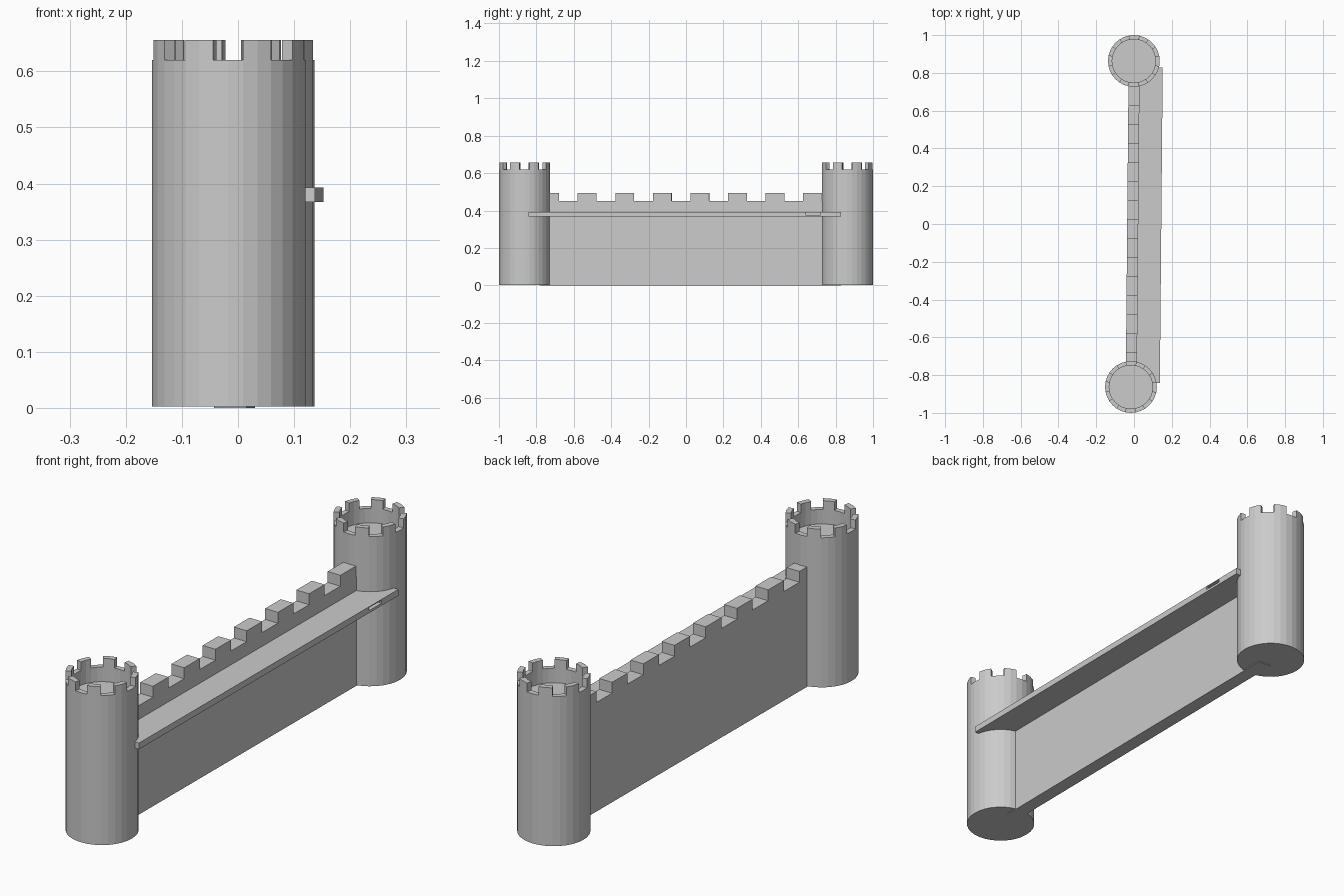
import bpy, bmesh, math
from mathutils import Matrix

if "Cube" in bpy.data.objects:
    bpy.data.objects.remove(bpy.data.objects["Cube"])

stone = bpy.data.materials.new("grey stone")
stone.use_nodes = True
grey = (0.6, 0.6, 0.6, 1)
stone.diffuse_color = grey
stone.node_tree.nodes["Principled BSDF"].inputs["Base Color"].default_value = grey

TURN = Matrix.Rotation(-0.009, 4, 'Z')  # the whole wall runs slightly askew
SIDES = 32


def finish(name, bm):
    bmesh.ops.recalc_face_normals(bm, faces=bm.faces)
    bm.transform(TURN)
    mesh = bpy.data.meshes.new(name)
    bm.to_mesh(mesh)
    bm.free()
    mesh.materials.append(stone)
    obj = bpy.data.objects.new(name, mesh)
    bpy.context.collection.objects.link(obj)
    return obj


def box(name, x0, x1, y0, y1, z0, z1):
    bm = bmesh.new()
    bmesh.ops.create_cube(bm, size=1)
    bmesh.ops.scale(bm, vec=(x1 - x0, y1 - y0, z1 - z0), verts=bm.verts)
    bmesh.ops.translate(bm, vec=((x0 + x1) / 2, (y0 + y1) / 2, (z0 + z1) / 2), verts=bm.verts)
    return finish(name, bm)


def tower(name, x, y, radius=0.137, inner=0.115, base=0.003, rim=0.62, top=0.656, floor=0.56):
    bm = bmesh.new()

    def ring(r, z):
        angles = [2 * math.pi * i / SIDES for i in range(SIDES)]
        return [bm.verts.new((x + r * math.cos(a), y + r * math.sin(a), z)) for a in angles]

    rings = [ring(radius, base), ring(radius, rim), ring(inner, rim), ring(inner, floor)]
    merlons = []
    for level, (a, b) in enumerate(zip(rings, rings[1:])):
        for i in range(SIDES):
            j = (i + 1) % SIDES
            face = bm.faces.new((a[i], a[j], b[j], b[i]))
            # pairs of rim faces alternate between merlon and gap
            if level == 1 and (i + 1) // 2 % 2 == 1:
                merlons.append(face)
    bm.faces.new(rings[0])
    bm.faces.new(rings[3])
    raised = bmesh.ops.extrude_face_region(bm, geom=merlons)["geom"]
    bmesh.ops.delete(bm, geom=merlons, context='FACES_ONLY')
    bmesh.ops.translate(bm, vec=(0, 0, top - rim),
                        verts=[v for v in raised if isinstance(v, bmesh.types.BMVert)])
    return finish(name, bm)


def battlement_wall(name, x0, x1, start, step, count, low, high):
    bm = bmesh.new()
    outline = [(start, 0)]
    for i in range(count):
        z = low if i % 2 else high
        outline += [(start + i * step, z), (start + (i + 1) * step, z)]
    outline.append((start + count * step, 0))
    face = bm.faces.new([bm.verts.new((x0, y, z)) for y, z in outline])
    side = bmesh.ops.extrude_face_region(bm, geom=[face])["geom"]
    bmesh.ops.translate(bm, vec=(x1 - x0, 0, 0),
                        verts=[v for v in side if isinstance(v, bmesh.types.BMVert)])
    return finish(name, bm)


# Round towers at both ends
tower("front_tower", -0.0085, -0.863)
tower("back_tower", -0.0085, 0.863)

# Curtain wall with merlons
battlement_wall("curtain_wall", -0.036, 0.0225, -0.78, 0.1005, 16, 0.45, 0.495)

# Walkway with a small slot in its outer edge
walkway = box("walkway", 0, 0.1445, -0.84, 0.83, 0.367, 0.393)
cutter = box("slot_cutter", 0.125, 0.16, 0.64, 0.72, 0.377, 0.389)
cutter.hide_render = True
cutter.hide_viewport = True
slot = walkway.modifiers.new("slot", 'BOOLEAN')
slot.operation = 'DIFFERENCE'
slot.solver = 'EXACT'
slot.object = cutter
